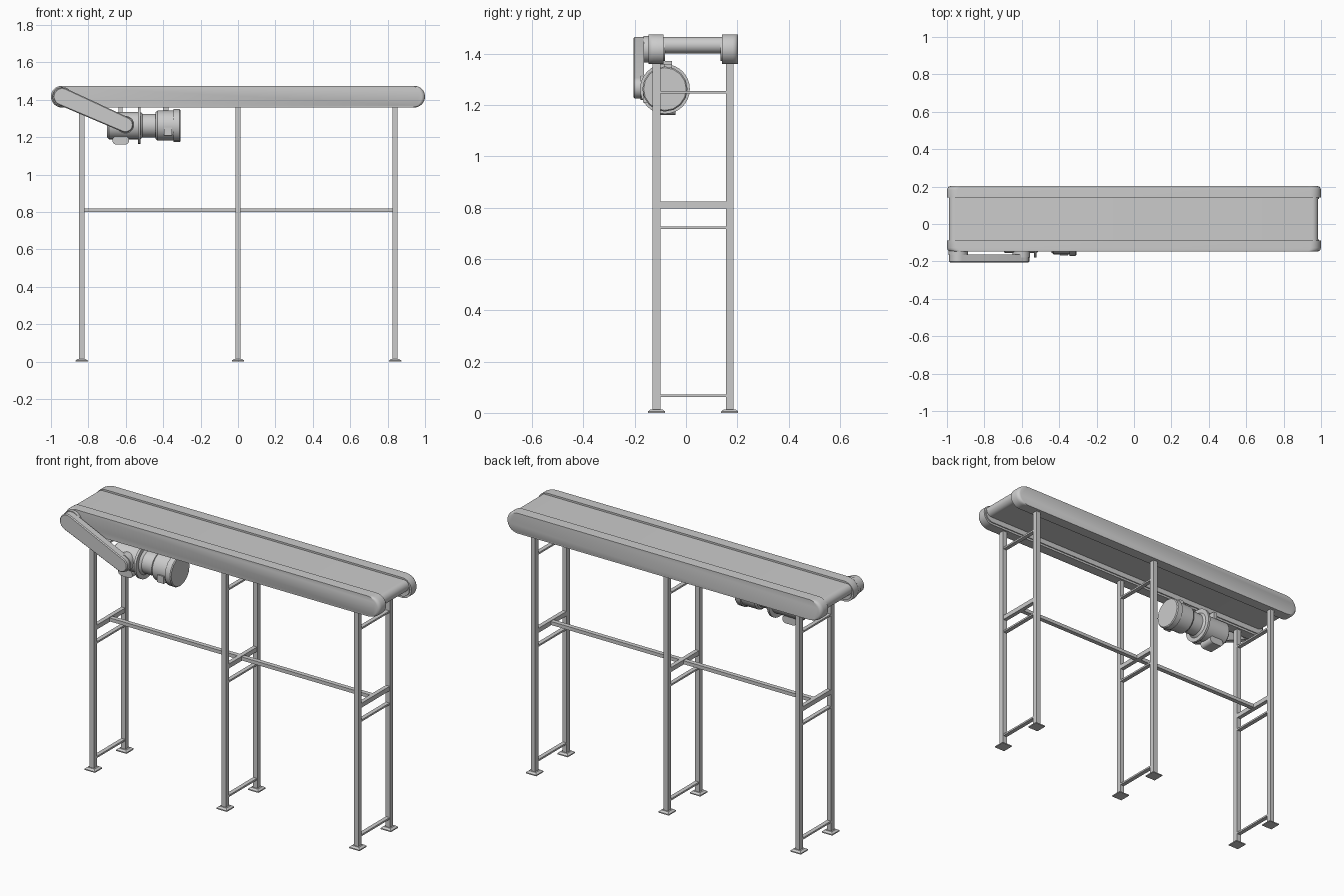
import bpy, bmesh, math
from mathutils import Vector

if "Cube" in bpy.data.objects:
    bpy.data.objects.remove(bpy.data.objects["Cube"])

def finish(name, bm, smooth=True):
    bmesh.ops.recalc_face_normals(bm, faces=bm.faces)
    me = bpy.data.meshes.new(name)
    bm.to_mesh(me)
    bm.free()
    ob = bpy.data.objects.new(name, me)
    bpy.context.collection.objects.link(ob)
    if smooth:
        bpy.ops.object.select_all(action='DESELECT')
        ob.select_set(True)
        bpy.context.view_layer.objects.active = ob
        bpy.ops.object.shade_smooth_by_angle(angle=math.radians(35))
    return ob

def loft(name, rings, smooth=True):
    """Skin equal-length rings of points and cap both ends."""
    bm = bmesh.new()
    vs = [[bm.verts.new(p) for p in r] for r in rings]
    n = len(vs[0])
    for a, b in zip(vs, vs[1:]):
        for i in range(n):
            bm.faces.new((a[i], a[(i + 1) % n], b[(i + 1) % n], b[i]))
    bm.faces.new(vs[0])
    bm.faces.new(vs[-1])
    return finish(name, bm, smooth)

def box(name, x, y, z):
    rings = [[(x[0], y[0], k), (x[1], y[0], k), (x[1], y[1], k), (x[0], y[1], k)] for k in z]
    return loft(name, rings, False)

def capsule(a, b, ra, rb, y, n=16):
    """Outline around two circles in the XZ plane at depth y."""
    a, b = Vector(a), Vector(b)
    d = b - a
    ang = math.atan2(d.y, d.x)
    off = math.acos((ra - rb) / d.length)
    pts = []
    for c, r, s, e in ((b, rb, -off, off), (a, ra, off, 2 * math.pi - off)):
        for i in range(n + 1):
            t = ang + s + (e - s) * i / n
            pts.append((c.x + r * math.cos(t), y, c.y + r * math.sin(t)))
    return pts

def stadium(x0, x1, r, z, y):
    return capsule((x0 + r, z), (x1 - r, z), r, r, y)

def turned_x(name, prof, y, z, n=32):
    """Turned part along x from (x, radius) pairs."""
    return loft(name, [[(x, y + r * math.cos(2 * math.pi * i / n), z + r * math.sin(2 * math.pi * i / n))
                        for i in range(n)] for x, r in prof])

def disc_y(name, x, z, prof, n=32):
    """Turned part along y from (y, radius) pairs."""
    return loft(name, [[(x + r * math.cos(2 * math.pi * i / n), y, z + r * math.sin(2 * math.pi * i / n))
                        for i in range(n)] for y, r in prof])

RZ = 1.417  # height of the conveyor bed centre

# side rails, outer ends rounded in plan, with an inner lip
for tag, inner, outer in (("front", -0.088, -0.147), ("back", 0.141, 0.202)):
    s = 1 if outer > inner else -1
    sec = ((inner, 0), (outer - s * 0.02, 0), (outer - s * 0.01, 0.003),
           (outer - s * 0.003, 0.009), (outer, 0.018))
    loft(tag + "_side_rail", [stadium(-1 + d, 1 - d, 0.058, RZ, y) for y, d in sec])
    loft(tag + "_rail_lip", [stadium(-0.99, 0.99, 0.046, RZ, y) for y in (inner, inner - s * 0.006)])

# belt
loft("conveyor_belt", [stadium(-0.99, 0.985, 0.032, 1.433, y) for y in (-0.09, 0.143)])

# leg frames
LEGS = (-0.836, 0.0, 0.84)
for i, x in enumerate(LEGS):
    for tag, y in (("front", -0.115), ("back", 0.17)):
        box(f"{tag}_leg_{i}", (x - .014, x + .014), (y - .015, y + .015), (0.008, 1.37))
        loft(f"{tag}_foot_{i}", [[(x + a * h, y + b * h, z) for a, b in ((-1, -1), (1, -1), (1, 1), (-1, 1))]
                                 for z, h in ((0, .033), (.006, .033), (.014, .022))], False)
    for j, z in enumerate((0.066, 0.722, 1.25)):
        box(f"thin_cross_bar_{i}_{j}", (x - .012, x + .012), (-0.1, 0.155), (z - .005, z + .005))
    box(f"cross_bar_{i}", (x - .012, x + .012), (-0.1, 0.155), (0.797, 0.823))
box("long_brace", (LEGS[0], LEGS[2]), (0.015, 0.041), (0.80, 0.82))

# drive guard and its hubs
A, B = (-0.94, RZ), (-0.602, 1.267)
loft("drive_guard", [capsule(A, B, .048 - d, .042 - d, y)
                     for y, d in ((-0.163, 0), (-0.2, 0), (-0.205, .005))])
disc_y("drive_roller_hub", *A, ((-0.14, .052), (-0.165, .052), (-0.165, .044), (-0.176, .044)))
disc_y("gearbox_output_hub", *B, ((-0.08, .047), (-0.178, .047)))

# gearbox and motor
MY, MZ = -0.082, 1.262
turned_x("gearbox_body", ((-0.70, .062), (-0.69, .073), (-0.535, .073)), MY, MZ)
turned_x("motor_flange", ((-0.535, .097), (-0.522, .097)), MY, MZ)
turned_x("motor_neck", ((-0.522, .073), (-0.51, .063), (-0.43, .063)), MY, MZ)
turned_x("motor_body", ((-0.44, .072), (-0.43, .08), (-0.335, .08)), MY, MZ)
turned_x("motor_end_cap", ((-0.345, .088), (-0.313, .088), (-0.308, .083)), MY, MZ, 16)
box("motor_connector", (-0.395, -0.353), (-0.168, -0.12), (1.21, 1.252))
box("motor_top_lug", (-0.402, -0.372), (-0.085, -0.055), (1.33, 1.36))
box("gearbox_top_mount", (-0.64, -0.618), (-0.1, -0.055), (1.32, 1.372))
loft("gearbox_bottom_housing", [stadium(-0.672, -0.582, .022, 1.183, y) for y in (-0.125, -0.04)])
